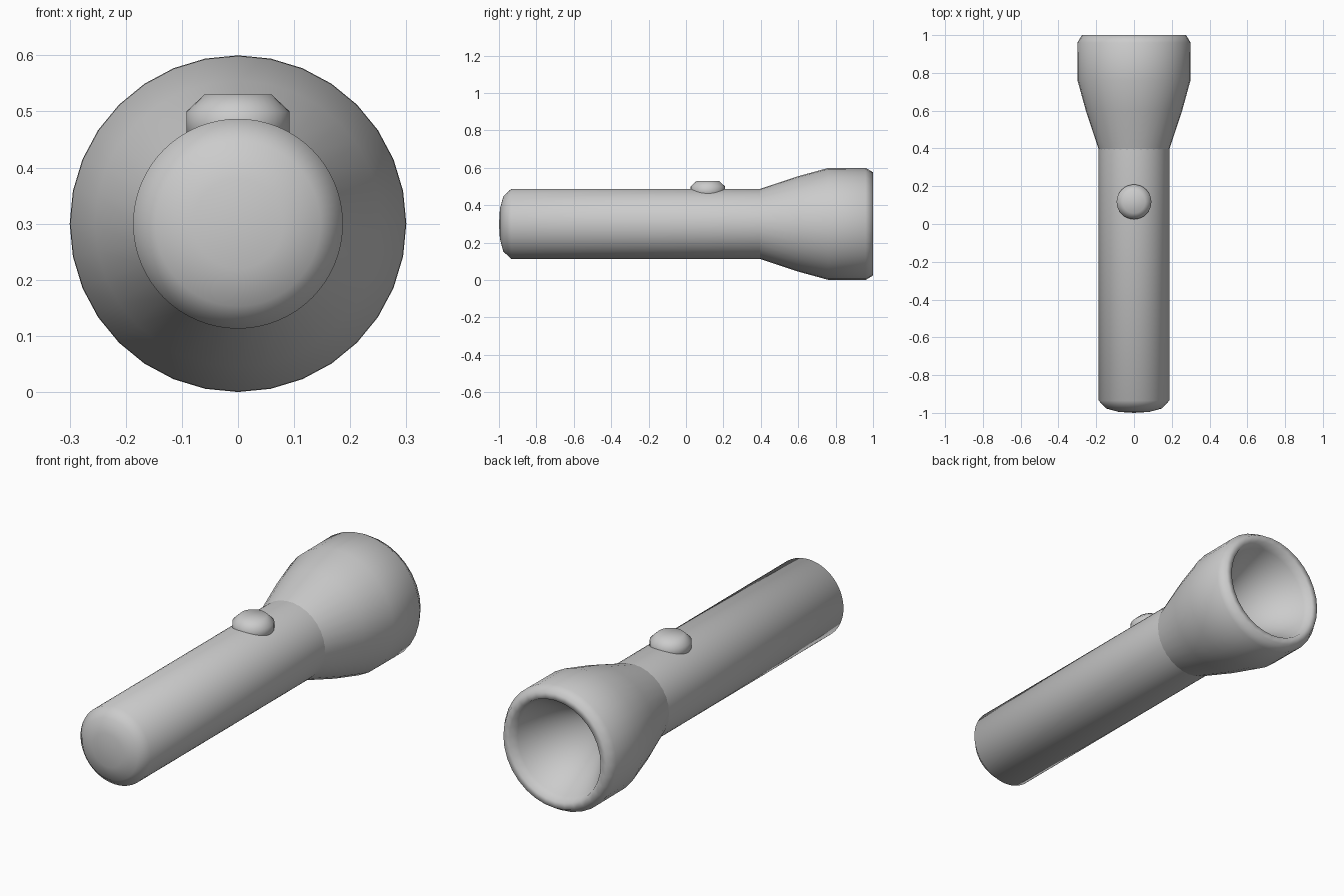
import bpy, bmesh, math

if "Cube" in bpy.data.objects:
    bpy.data.objects.remove(bpy.data.objects["Cube"])

AXIS_Z = 0.3


def lathe(name, profile, sides, place):
    """Revolve (radius, height) points; place(a, b, h) maps to world space."""
    bm = bmesh.new()
    rings = []
    for r, h in profile:
        n = 1 if r == 0 else sides
        rings.append([bm.verts.new(place(r * math.sin(2 * math.pi * i / sides),
                                         r * math.cos(2 * math.pi * i / sides), h))
                      for i in range(n)])
    for lo, hi in zip(rings, rings[1:]):
        for i in range(sides):
            j = (i + 1) % sides
            quad = [lo[i % len(lo)], lo[j % len(lo)], hi[j % len(hi)], hi[i % len(hi)]]
            bm.faces.new(list(dict.fromkeys(quad)))
    bmesh.ops.recalc_face_normals(bm, faces=bm.faces)
    for f in bm.faces:
        f.smooth = True
    me = bpy.data.meshes.new(name)
    bm.to_mesh(me)
    bm.free()
    ob = bpy.data.objects.new(name, me)
    bpy.context.collection.objects.link(ob)
    return ob


def along_y(a, b, h):
    return (a, h, AXIS_Z + b)


def upright(a, b, h):
    return (a, 0.117 + b, h)


# Handle tube with rounded tail cap
lathe("handle", [(0, -1), (0.08, -0.995), (0.147, -0.977), (0.187, -0.935),
                 (0.187, 0.41)], 64, along_y)

# Flared head with rolled rim and conical reflector
lathe("head", [(0.187, 0.395), (0.255, 0.6), (0.299, 0.76), (0.3, 0.96),
               (0.276, 1.0), (0.244, 1.0), (0.228, 0.96), (0, 0.6)], 32, along_y)

# Push button
lathe("button", [(0, 0.53), (0.06, 0.53), (0.092, 0.5), (0.092, 0.44), (0, 0.44)],
      32, upright)
